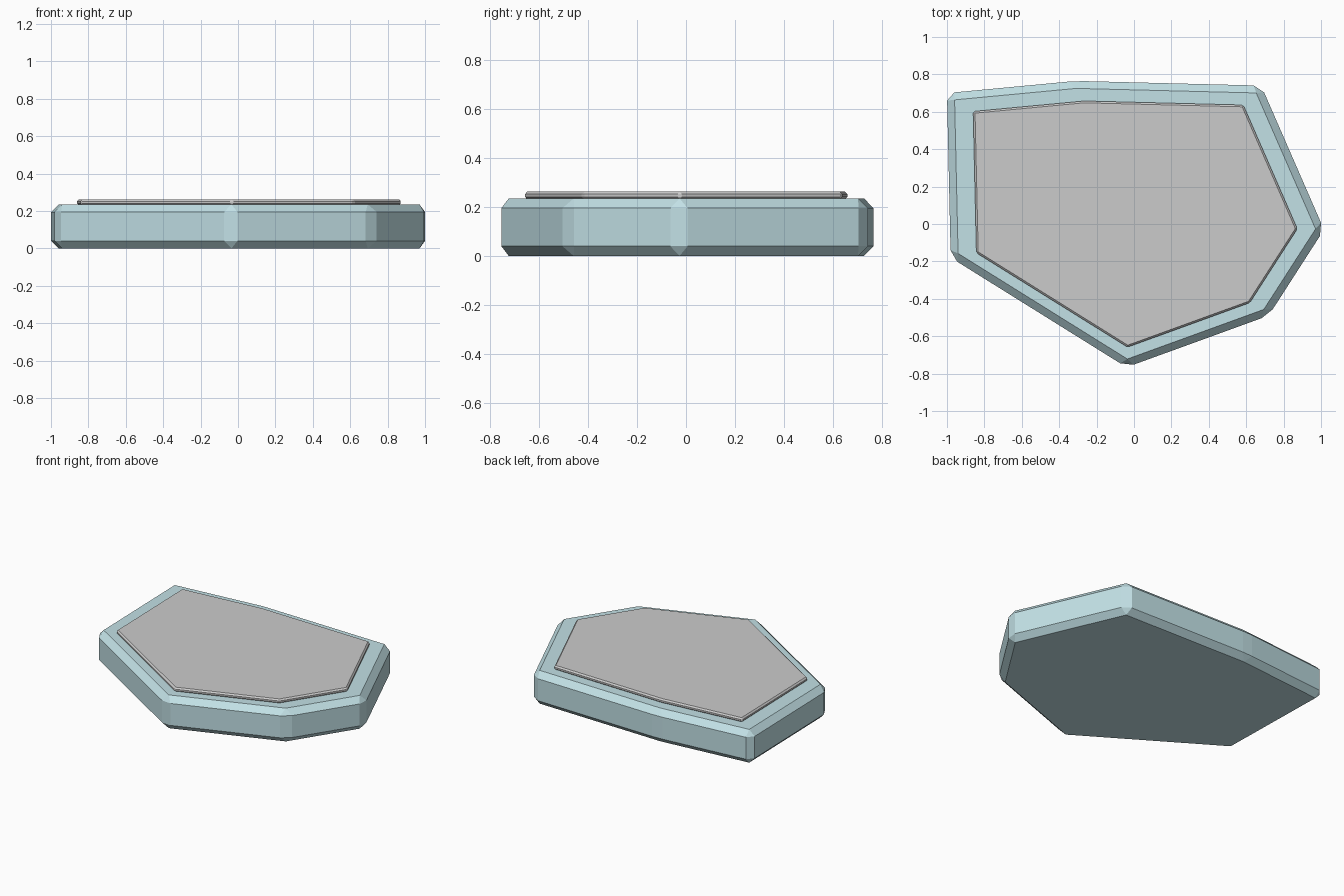
import bpy, bmesh

if "Cube" in bpy.data.objects:
    bpy.data.objects.remove(bpy.data.objects["Cube"])

# Irregular seven-sided outline shared by both parts (counter-clockwise)
OUTLINE = [(1.016, -0.03), (0.68, 0.74), (-0.31, 0.765), (-1.0, 0.70),
           (-0.98, -0.18), (-0.04, -0.766), (0.72, -0.49)]


def slab(name, scale, z0, z1, bevel):
    """Extrude the scaled outline from z0 to z1 and chamfer every edge."""
    bm = bmesh.new()
    base = bm.faces.new([bm.verts.new((x * scale, y * scale, z0)) for x, y in OUTLINE])
    ext = bmesh.ops.extrude_face_region(bm, geom=[base], use_keep_orig=True)
    top = [v for v in ext["geom"] if isinstance(v, bmesh.types.BMVert)]
    bmesh.ops.translate(bm, verts=top, vec=(0, 0, z1 - z0))
    bmesh.ops.recalc_face_normals(bm, faces=bm.faces[:])
    mesh = bpy.data.meshes.new(name)
    bm.to_mesh(mesh)
    bm.free()
    obj = bpy.data.objects.new(name, mesh)
    bpy.context.collection.objects.link(obj)
    mod = obj.modifiers.new("chamfer", "BEVEL")
    mod.width = bevel
    mod.segments = 1
    mod.limit_method = 'NONE'
    return obj


# Thick chamfered stone body
body = slab("stone_slab", 1.0, 0.0, 0.235, 0.04)
mat = bpy.data.materials.new("pale_teal")
mat.diffuse_color = (0.54, 0.75, 0.79, 1.0)
mat.use_nodes = True
mat.node_tree.nodes["Principled BSDF"].inputs["Base Color"].default_value = mat.diffuse_color
body.data.materials.append(mat)

# Thin grey plate resting on top
slab("top_plate", 0.86, 0.231, 0.262, 0.01)
